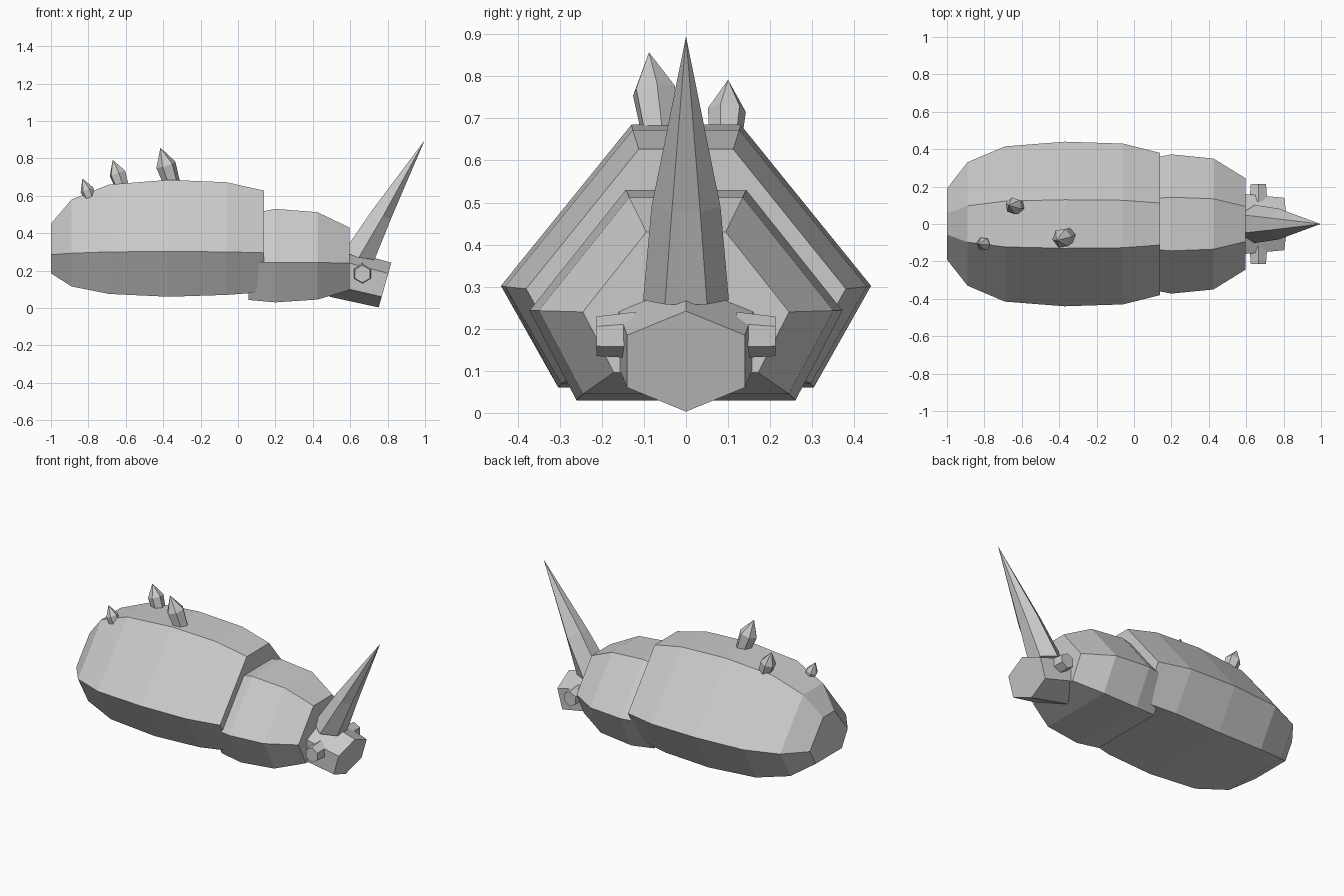
import bpy
import bmesh
import math
from mathutils import Vector

cube = bpy.data.objects.get("Cube")
if cube:
    bpy.data.objects.remove(cube, do_unlink=True)

grey = bpy.data.materials.new("shell grey")
grey.use_nodes = True
colour = (0.6, 0.6, 0.6, 1)
grey.diffuse_color = colour
grey.node_tree.nodes["Principled BSDF"].inputs["Base Color"].default_value = colour


def loft(name, rings, tip=None):
    """Skin equal-length rings of points; close with a cap or a tip."""
    bm = bmesh.new()
    rows = [[bm.verts.new(p) for p in ring] for ring in rings]
    n = len(rows[0])
    for a, b in zip(rows, rows[1:]):
        for i in range(n):
            j = (i + 1) % n
            bm.faces.new((a[i], a[j], b[j], b[i]))
    bm.faces.new(rows[0])
    if tip is None:
        bm.faces.new(rows[-1])
    else:
        t = bm.verts.new(tip)
        for i in range(n):
            bm.faces.new((rows[-1][i], rows[-1][(i + 1) % n], t))
    bmesh.ops.recalc_face_normals(bm, faces=bm.faces)
    mesh = bpy.data.meshes.new(name)
    bm.to_mesh(mesh)
    bm.free()
    mesh.materials.append(grey)
    obj = bpy.data.objects.new(name, mesh)
    bpy.context.collection.objects.link(obj)
    return obj


def shell_ring(x, bottom, middle, top, half, top_ratio, bottom_ratio):
    t, b = half * top_ratio, half * bottom_ratio
    return [(x, -t, top), (x, t, top), (x, half, middle),
            (x, b, bottom), (x, -b, bottom), (x, -half, middle)]


def hexagon(centre, axis, radius, turn=0):
    q = Vector(axis).to_track_quat("Z", "Y")
    return [Vector(centre) + q @ Vector((radius * math.cos(turn + k * math.pi / 3),
                                         radius * math.sin(turn + k * math.pi / 3), 0))
            for k in range(6)]


# Body shells: x, bottom, middle, top, half width
abdomen = [(-1, .185, .285, .45, .19), (-.89, .115, .293, .58, .33),
           (-.69, .075, .3, .66, .415), (-.37, .06, .302, .685, .44),
           (-.06, .07, .3, .672, .43), (.14, .085, .295, .627, .38)]
loft("abdomen", [shell_ring(*s, .295, .69) for s in abdomen])
thorax = [(.055, .043, .243, .5, .345), (.2, .03, .243, .53, .372),
          (.425, .045, .243, .512, .35), (.595, .096, .24, .43, .245)]
loft("thorax", [shell_ring(*s, .385, .7) for s in thorax])


# Head: tilted, slightly tapering block
def head_ring(top_x, top_z, low_x, low_z, half):
    top, low = Vector((top_x, 0, top_z)), Vector((low_x, 0, low_z))
    side = Vector((0, half, 0))
    a, b = top.lerp(low, .24), top.lerp(low, .76)
    return [top, a + side, b + side, low, b - side, a - side]


loft("head", [head_ring(.56, .315, .49, .06, .165), head_ring(.82, .242, .752, 0.003, .14)])

# Eyes: short pegs on both sides
for name, s in (("left_eye", 1), ("right_eye", -1)):
    loft(name, [hexagon((.665, s * .12, .185), (0, s, 0), .055, math.pi / 2),
                hexagon((.665, s * .213, .182), (0, s, 0), .047, math.pi / 2)])


# Horn
def horn_ring(front, side, back, inner, outer):
    return [(front[0], -inner, front[1]), (front[0], inner, front[1]),
            (side[0], outer, side[1]), (back[0], inner, back[1]),
            (back[0], -inner, back[1]), (side[0], -outer, side[1])]


loft("horn", [horn_ring((.73, .258), (.645, .268), (.565, .30), .05, .102),
              horn_ring((.817, .475), (.775, .49), (.712, .515), .034, .082)],
     (.997, 0, .895))

# Back spikes: base, tip, radius
spikes = [((-.345, -.06, .64), (-.415, -.088, .857), .054),
          ((-.61, .093, .62), (-.67, .1, .792), .046),
          ((-.775, -.103, .55), (-.832, -.108, .692), .036)]
for i, (base, tip, r) in enumerate(spikes):
    base, tip = Vector(base), Vector(tip)
    axis = tip - base
    loft(f"back_spike_{i + 1}", [hexagon(base, axis, r * .78, .3),
                                 hexagon(base.lerp(tip, .58), axis, r, .3)], tip)
